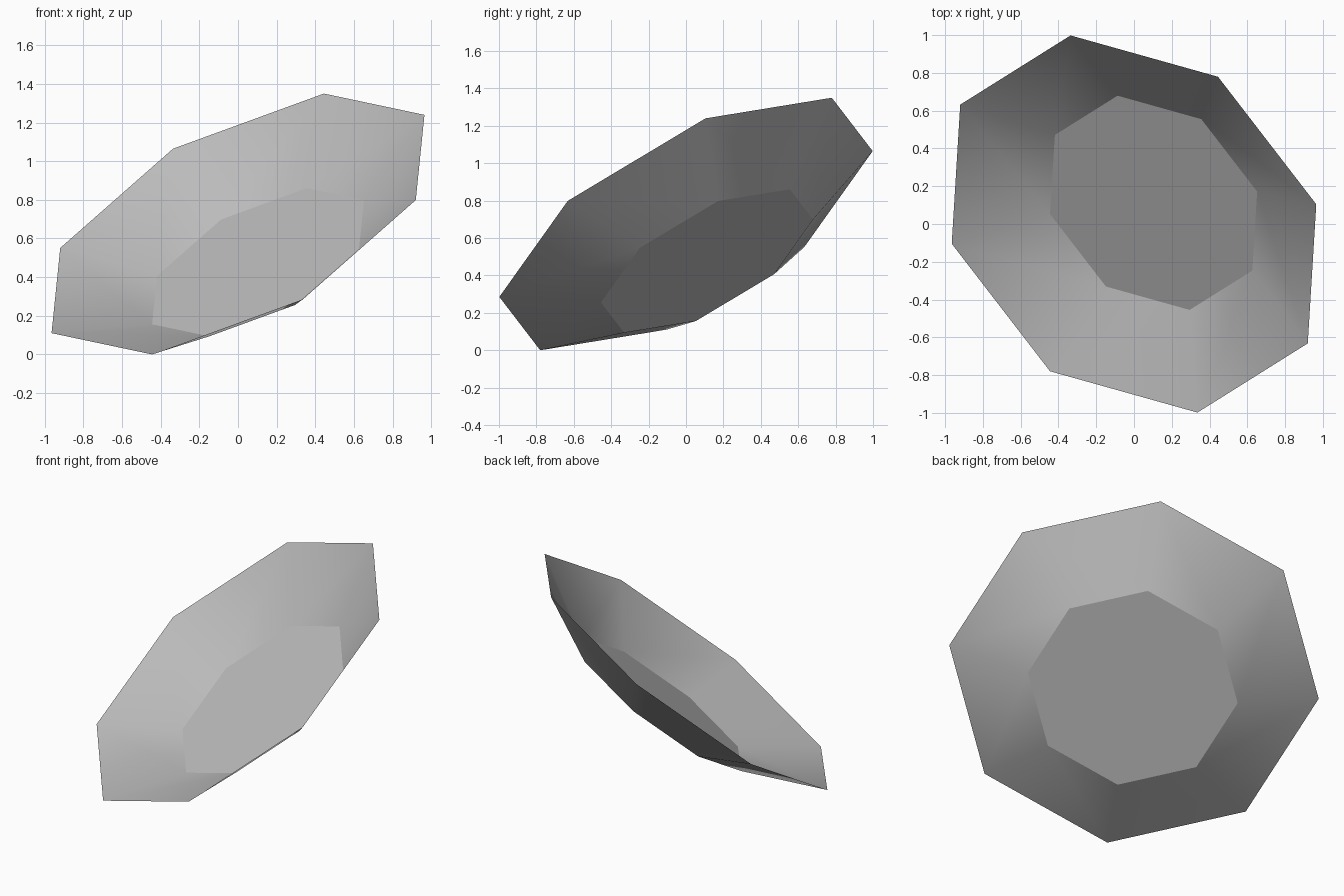
import bpy
import bmesh
from mathutils import Matrix, Vector

SIDES = 8
RIM_RADIUS, BASE_RADIUS, DEPTH = 1.123, 0.638, 0.25
RIM_CENTRE = Vector((0, 0, 0.675))
TOWARD_CORNER = Vector((0.445, 0.78, 0.675))   # rim centre to its highest corner
OPENING = Vector((-0.415, -0.449, 0.792))      # direction the dish faces

cube = bpy.data.objects.get("Cube")
if cube:
    bpy.data.objects.remove(cube, do_unlink=True)


def make_material(name, colour):
    mat = bpy.data.materials.new(name)
    mat.use_nodes = True
    mat.diffuse_color = colour
    mat.node_tree.nodes["Principled BSDF"].inputs["Base Color"].default_value = colour
    return mat


# Tilted frame: z along the opening, x toward a rim corner
z_axis = OPENING.normalized()
x_axis = (TOWARD_CORNER - z_axis * TOWARD_CORNER.dot(z_axis)).normalized()
y_axis = z_axis.cross(x_axis)
tilt = Matrix((x_axis, y_axis, z_axis)).transposed().to_4x4()

# Flared wall and flat base, from an octagonal cone
bm = bmesh.new()
bmesh.ops.create_cone(bm, cap_ends=True, segments=SIDES,
                      radius1=BASE_RADIUS, radius2=RIM_RADIUS, depth=DEPTH)

# Turn so that a corner lies on the x axis
corner = max(bm.verts, key=lambda v: v.co.z).co
turn = Matrix.Rotation(-Vector((corner.x, corner.y, 0)).to_2d().angle_signed(
    Vector((1, 0))) * -1, 4, 'Z')
corner_angle = Vector((1, 0, 0)).rotation_difference(
    Vector((corner.x, corner.y, 0)).normalized())
turn = corner_angle.inverted().to_matrix().to_4x4()

# Open the wide end
lid = max(bm.faces, key=lambda f: f.calc_center_median().z)
bmesh.ops.delete(bm, geom=[lid], context='FACES_ONLY')

# Smooth round wall, crisp edge round the flat base
for face in bm.faces:
    face.smooth = len(face.verts) == 4
    if not face.smooth:
        for edge in face.edges:
            edge.smooth = False

# Rim at the local origin, then tilt and place
bm.transform(Matrix.Translation(RIM_CENTRE) @ tilt @ turn
             @ Matrix.Translation((0, 0, -DEPTH / 2)))
mesh = bpy.data.meshes.new("dish")
bm.to_mesh(mesh)
bm.free()
mesh.materials.append(make_material("light grey", (0.5, 0.5, 0.5, 1)))
dish = bpy.data.objects.new("dish", mesh)
bpy.context.collection.objects.link(dish)
